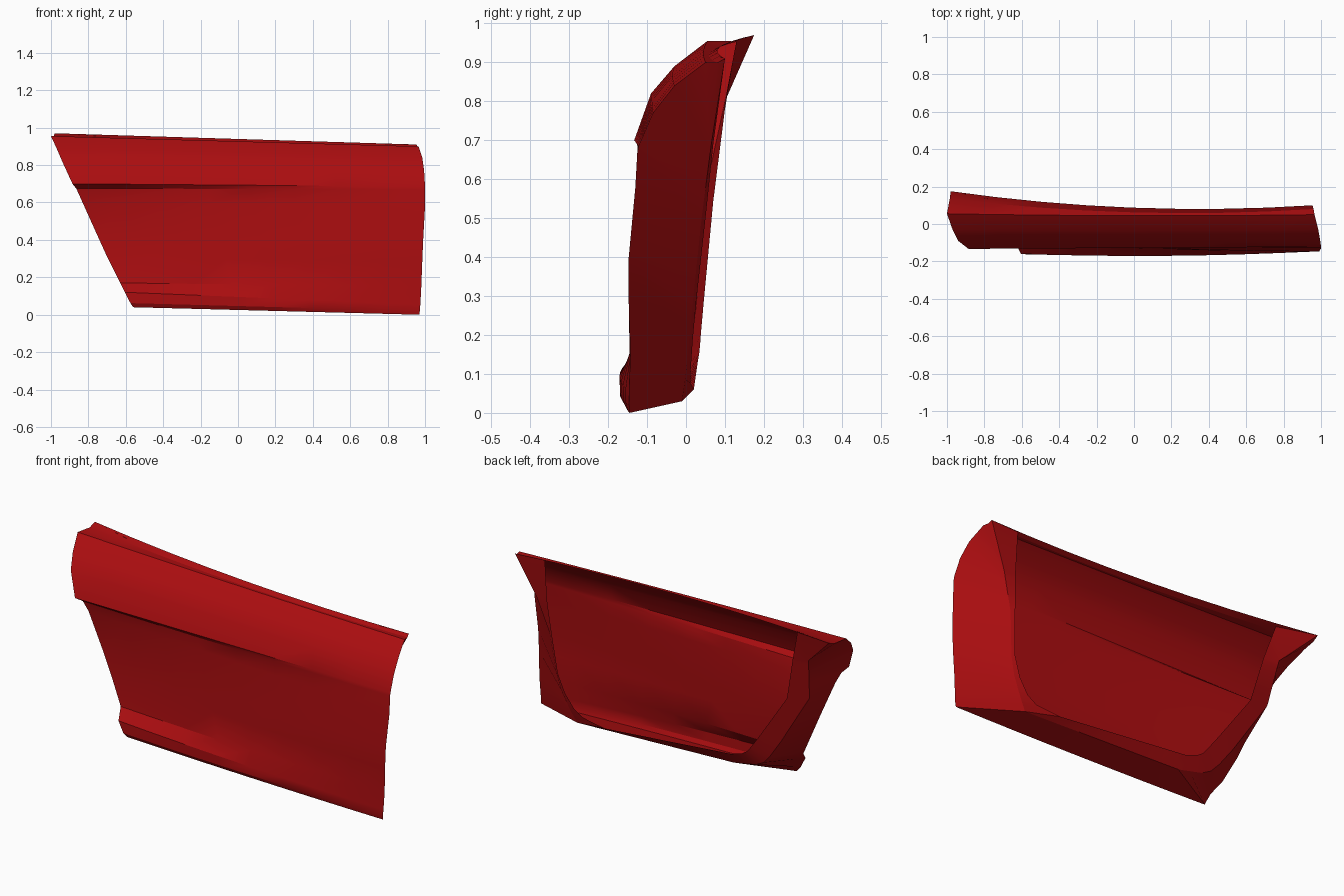
import bpy, bmesh
from math import radians
from mathutils import Vector

if "Cube" in bpy.data.objects:
    bpy.data.objects.remove(bpy.data.objects["Cube"])

red = bpy.data.materials.new("red_paint")
red.diffuse_color = (0.40, 0.004, 0.005, 1)
red.use_nodes = True
red.node_tree.nodes["Principled BSDF"].inputs["Base Color"].default_value = red.diffuse_color
COLS = 8


def sheet(name, rows):
    """Quad sheet lofted through equally long rows of points."""
    bm = bmesh.new()
    grid = [[bm.verts.new(p) for p in r] for r in rows]
    for a, b in zip(grid, grid[1:]):
        for i in range(len(a) - 1):
            bm.faces.new((a[i], a[i + 1], b[i + 1], b[i]))
    bmesh.ops.remove_doubles(bm, verts=bm.verts, dist=0.0005)
    me = bpy.data.meshes.new(name)
    bm.to_mesh(me)
    bm.free()
    me.shade_smooth()
    me.set_sharp_from_angle(angle=radians(25))
    me.materials.append(red)
    ob = bpy.data.objects.new(name, me)
    bpy.context.collection.objects.link(ob)
    return ob


# Outer panel: left end, right end and mid bow in y for each lengthwise line
lines = [
    ((-.56, -.15, .04), (.97, -.145, 0), -.008),
    ((-.575, -.162, .062), (.972, -.147, .02), -.014),
    ((-.605, -.16, .12), (.975, -.146, .055), -.017),
    ((-.63, -.105, .17), (.98, -.143, .15), -.015),
    ((-.70, -.085, .31), (.985, -.147, .28), -.015),
    ((-.75, -.08, .42), (.99, -.147, .40), -.015),
    ((-.84, -.08, .62), (1.0, -.13, .58), -.01),
    ((-.865, -.095, .675), (1.0, -.125, .67), -.008),
    ((-.885, -.133, .70), (1.0, -.122, .685), 0),
    ((-.94, -.09, .82), (.995, -.085, .77), 0),
    ((-.97, -.03, .89), (.985, -.03, .84), -.005),
    ((-1.0, .055, .955), (.965, .05, .90), -.008),
    ((-.985, .135, .954), (.96, .08, .899), -.045),
    ((-.98, .175, .97), (.955, .10, .91), -.05),
]
skin = []
for left, right, bow in lines:
    row = []
    for i in range(COLS + 1):
        t = i / COLS
        p = Vector(left).lerp(Vector(right), t)
        p.y += bow * 4 * t * (1 - t)
        row.append(p)
    skin.append(row)
sheet("outer_panel", skin)

# Folded return: corner line and opening line, each side from bottom to top
corner_r = [(.66, -.01, .03), (.70, 0, .10), (.76, .012, .23),
            (.79, .04, .50), (.85, .065, .69), (.955, .10, .91)]
corner_l = [(-.28, -.01, .065), (-.45, 0, .10), (-.54, .02, .20),
            (-.776, .05, .57), (-.805, .10, .80), (-.98, .175, .97)]
open_r = [(.47, .02, .06), (.64, .01, .08), (.745, .02, .23),
          (.77, .05, .50), (.785, .07, .69), (.785, .088, .915)]
open_l = [(-.29, .03, .13), (-.38, .035, .16), (-.435, .04, .227),
          (-.655, .07, .544), (-.71, .10, .78), (-.76, .13, .957)]
# where each panel line meets these lines, counted in their points
meet = [0, .4, .8, 1.2, 1.7, 2.2, 3, 3.3, 3.5, 3.7, 3.85, 4, 4, 5]


def at(points, k):
    i = min(int(k), len(points) - 2)
    return Vector(points[i]).lerp(Vector(points[i + 1]), k - i)


def ring(left, right):
    """U-shaped line matching the panel border: right side, bottom, left side."""
    pts = [at(right, k) for k in reversed(meet)]
    pts += [Vector(right[0]).lerp(Vector(left[0]), i / COLS)
            for i in range(1, COLS)]
    return pts + [at(left, k) for k in meet]


border = [r[-1] for r in reversed(skin)] + skin[0][-2:0:-1] + [r[0] for r in skin]
corner = ring(corner_l, corner_r)
sheet("edge_flange", [border, corner])
sheet("inner_lip", [corner, ring(open_l, open_r)])
